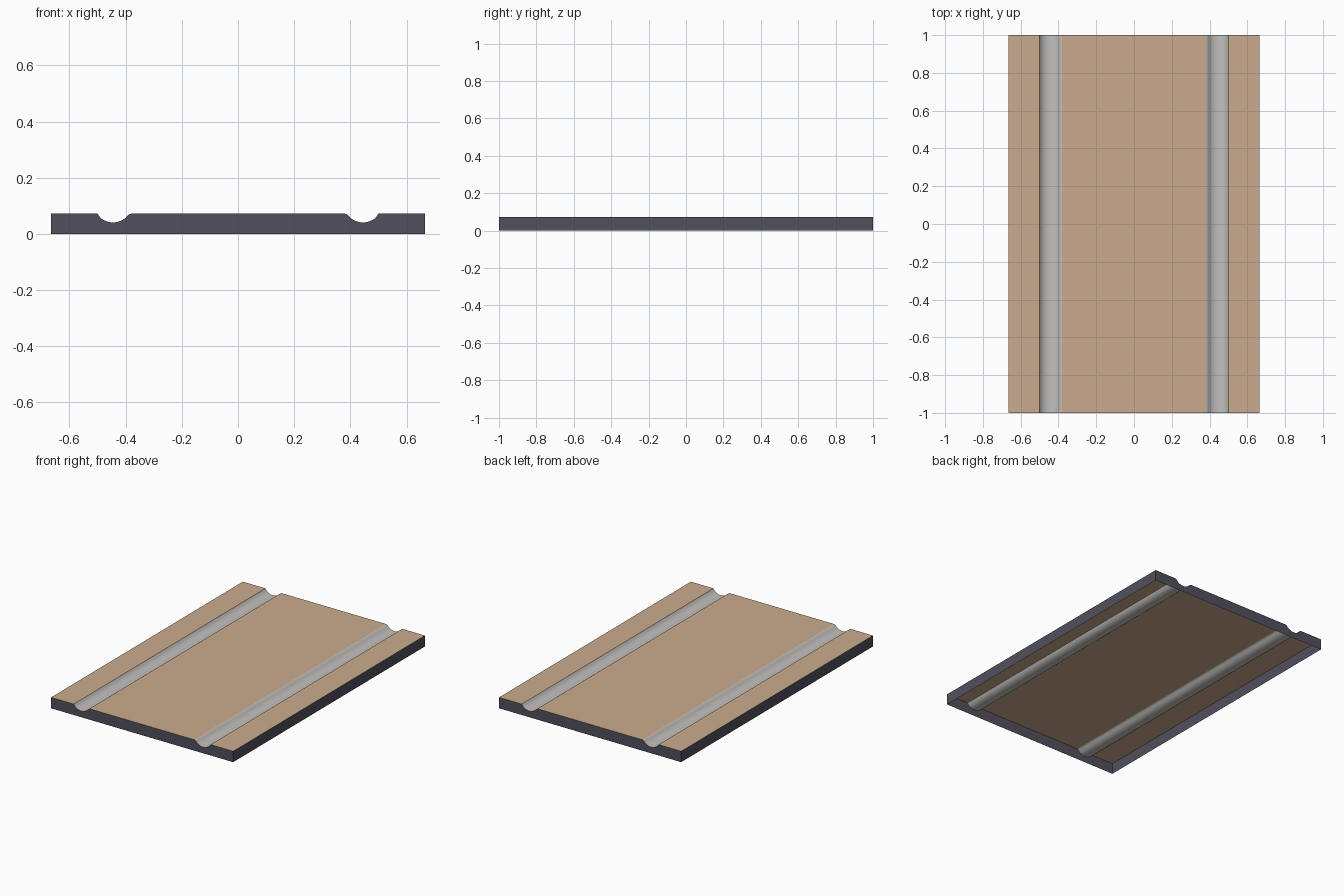
import bpy, math

if "Cube" in bpy.data.objects:
    bpy.data.objects.remove(bpy.data.objects["Cube"])

HALF_W, HALF_L, TOP, GROOVE_Z = 0.665, 1.0, 0.072, 0.041


def material(name, rgb):
    m = bpy.data.materials.new(name)
    m.diffuse_color = (*rgb, 1)
    m.use_nodes = True
    m.node_tree.nodes["Principled BSDF"].inputs["Base Color"].default_value = m.diffuse_color
    return m


tan = material("tan surface", (0.60, 0.41, 0.27))
grey = material("grey metal", (0.54, 0.53, 0.51))
dark = material("dark side", (0.085, 0.08, 0.11))

# Groove section from outer sharp lip to softly rounded inner lip
groove = [(0.50, TOP)]
for i in range(1, 9):
    a = math.radians(-52 + i * 92 / 8)
    groove.append((0.445 - 0.070 * math.sin(a), GROOVE_Z + 0.070 * (1 - math.cos(a))))
groove += [(0.392, 0.0665), (0.387, 0.070), (0.381, TOP)]


def sheet(name, section, mat, smooth=False):
    """Run an open x/z section along the whole length in y."""
    n = len(section)
    verts = [(x, y, z) for y in (-HALF_L, HALF_L) for x, z in section]
    faces = [(i, i + 1, n + i + 1, n + i) for i in range(n - 1)]
    return add(name, verts, faces, mat, smooth)


def add(name, verts, faces, mat, smooth=False):
    me = bpy.data.meshes.new(name)
    me.from_pydata(verts, [], faces)
    me.materials.append(mat)
    for p in me.polygons:
        p.use_smooth = smooth
    ob = bpy.data.objects.new(name, me)
    bpy.context.collection.objects.link(ob)
    return ob


left_groove = [(-x, z) for x, z in groove]
right_groove = groove[::-1]

# Top panels and the rail grooves between them
sheet("left_panel", [(-HALF_W, TOP), (-0.50, TOP)], tan)
sheet("left_groove", left_groove, grey, True)
sheet("centre_panel", [(-0.381, TOP), (0.381, TOP)], tan)
sheet("right_groove", right_groove, grey, True)
sheet("right_panel", [(0.50, TOP), (HALF_W, TOP)], tan)

# Long side skirts
sheet("left_skirt", [(-HALF_W, 0), (-HALF_W, TOP)], dark)
sheet("right_skirt", [(HALF_W, TOP), (HALF_W, 0)], dark)

# End skirts, notched to follow the grooves; the underside stays open
outline = [(-HALF_W, TOP)] + left_groove + right_groove + [(HALF_W, TOP)]
n = len(outline)
for name, y in (("front_skirt", -HALF_L), ("back_skirt", HALF_L)):
    verts = [(x, y, 0) for x, z in outline] + [(x, y, z) for x, z in outline]
    faces = [(i, i + 1, n + i + 1, n + i) for i in range(n - 1)]
    if y > 0:
        faces = [f[::-1] for f in faces]
    add(name, verts, faces, dark)
